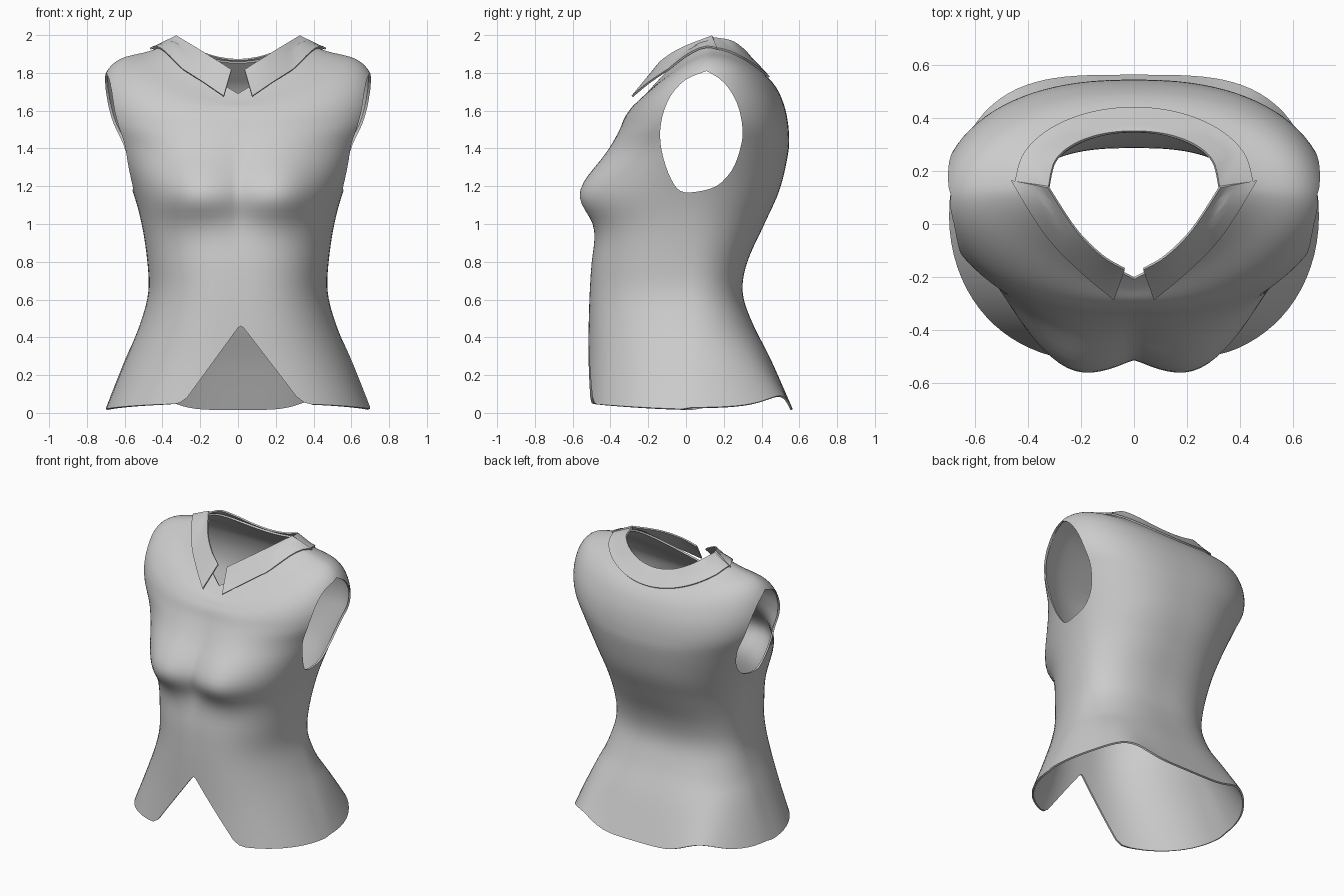
import bpy, bmesh, math
from mathutils import Vector
from mathutils.bvhtree import BVHTree

if "Cube" in bpy.data.objects:
    bpy.data.objects.remove(bpy.data.objects["Cube"])

N = 24      # points per quarter of a ring
SUB = 5     # interpolated rings between profile rings

# Torso rings: side height, half width, side y, front y, back y, front/back squareness
lower = [
    (0.02, .70, .03, -.53, .565, .72, .55),
    (0.28, .595, .03, -.52, .45, .75, .62),
    (0.48, .515, .03, -.515, .35, .75, .70),
    (0.64, .475, .03, -.51, .30, .75, .72),
    (0.80, .48, .03, -.50, .325, .75, .75),
    (1.00, .51, .04, -.475, .415, .75, .80),
    (1.18, .56, .06, -.50, .495, .75, .80),
]
# Shoulder rings also give front and back heights
upper = [
    (1.40, .65, .09, -.40, .54, .80, .80, 1.38, 1.37),
    (1.55, .72, .10, -.35, .545, .80, .80, 1.49, 1.48),
    (1.68, .735, .10, -.325, .53, .85, .80, 1.56, 1.59),
    (1.80, .70, .11, -.30, .50, .90, .85, 1.60, 1.68),
    (1.875, .62, .12, -.28, .465, 1.1, .90, 1.625, 1.74),
    (1.915, .47, .13, -.25, .42, 1.6, .95, 1.65, 1.79),
    (1.965, .34, .14, -.21, .355, 2.0, .95, 1.69, 1.86),
]
rings = [Vector(r + (r[0] + (.03 if i == 0 else 0), r[0])) for i, r in enumerate(lower)]
rings += [Vector(r) for r in upper]


def catmull(pts, sub):
    out = []
    for i in range(len(pts) - 1):
        a, b, c, d = pts[max(i - 1, 0)], pts[i], pts[i + 1], pts[min(i + 2, len(pts) - 1)]
        for k in range(sub):
            t = k / sub
            out.append(.5 * (2 * b + (c - a) * t + (2 * a - 5 * b + 4 * c - d) * t ** 2
                             + (3 * b - a - 3 * c + d) * t ** 3))
    return out + [pts[-1]]


def ring_point(r, k):
    zs, w, ys, yf, yb, ef, eb, zf, zb = r
    q, j = divmod(k, N)
    t = j / N if q % 2 == 0 else 1 - j / N
    front, sx = q in (0, 3), (1 if q < 2 else -1)
    e, ye, ze = (ef, yf, zf) if front else (eb, yb, zb)
    a = math.pi / 2 * t ** (1 / e)
    c, s = max(0, math.cos(a)), math.sin(a)
    x, y = sx * w * s ** e, ys + (ye - ys) * c
    z = zs + (ze - zs) * c ** (1.5 if front else 2)
    if front:   # bust and the shallow crease between
        dz = (z - 1.14) / (.25 if z > 1.14 else .15)
        bust = math.exp(-((abs(x) - .23) / .20) ** 2 - dz * dz)
        crease = math.exp(-(x / .05) ** 2 - ((z - 1.15) / .3) ** 2)
        y += (-.08 * bust + .008 * crease) * min(1, 2 * c)
    else:       # wavy back hem
        z += .075 * math.exp(-((abs(x) - .47) / .16) ** 2) * max(0, 1 - z / .4)
    return x, y, z


def make(name, bm):
    me = bpy.data.meshes.new(name)
    bm.normal_update()
    bm.to_mesh(me)
    ob = bpy.data.objects.new(name, me)
    bpy.context.collection.objects.link(ob)
    return ob


def grid(name, rows, closed=False):
    bm = bmesh.new()
    vs = [[bm.verts.new(p) for p in row] for row in rows]
    n = len(rows[0])
    for a, b in zip(vs, vs[1:]):
        for i in range(n if closed else n - 1):
            j = (i + 1) % n
            bm.faces.new((a[i], a[j], b[j], b[i]))
    tree = BVHTree.FromBMesh(bm)
    return make(name, bm), tree


def prism(name, pts, vec):
    bm = bmesh.new()
    f = bm.faces.new([bm.verts.new(p) for p in pts])
    ext = bmesh.ops.extrude_face_region(bm, geom=[f], use_keep_orig=True)
    bmesh.ops.translate(bm, vec=vec, verts=[v for v in ext['geom'] if isinstance(v, bmesh.types.BMVert)])
    bmesh.ops.recalc_face_normals(bm, faces=bm.faces)
    ob = make(name, bm)
    ob.hide_render = True
    return ob


def apply_all(ob):
    bpy.ops.object.select_all(action='DESELECT')
    bpy.context.view_layer.objects.active = ob
    ob.select_set(True)
    for m in list(ob.modifiers):
        bpy.ops.object.modifier_apply(modifier=m.name)
    bpy.ops.object.shade_smooth_by_angle(angle=math.radians(40))


def thicken(ob, t, off):
    m = ob.modifiers.new("thickness", 'SOLIDIFY')
    m.thickness, m.offset = t, off


# Torso shell
body, tree = grid("bodice", [[ring_point(r, k) for k in range(4 * N)]
                             for r in catmull(rings, SUB)], True)
thicken(body, .012, -1)

# Cutters: two armholes and the front hem notch
hole = [(.11, 1.81), (.20, 1.75), (.27, 1.64), (.30, 1.5), (.285, 1.39), (.24, 1.28),
        (.16, 1.2), (.05, 1.17), (-.03, 1.175), (-.08, 1.24), (-.12, 1.35), (-.137, 1.46),
        (-.125, 1.57), (-.08, 1.68), (0, 1.765)]
hole = [Vector(p) for p in hole]
hole = catmull([*hole, hole[0]], 3)[:-1]
cutters = [prism("armhole_cutter", [(s * .4, y, z) for y, z in hole], (s * .6, 0, 0)) for s in (-1, 1)]
notch = [(.03, .45), (.015, .46), (0, .45), (-.27, .08), (-.31, .052), (-.36, .045),
         (-.36, -.1), (.39, -.1), (.39, .045), (.35, .055), (.31, .085)]
cutters.append(prism("notch_cutter", [(x, -1, z) for x, z in notch], (0, .8, 0)))
for c in cutters:
    m = body.modifiers.new("cut", 'BOOLEAN')
    m.operation, m.solver, m.object = 'DIFFERENCE', 'EXACT', c
apply_all(body)
for c in cutters:
    bpy.data.objects.remove(c)


# Collar strips laid over the torso
def collar(name, inner, outer, lift):
    inner, outer = [catmull([Vector(p) for p in e], 6) for e in (inner, outer)]
    rows = []
    for k in range(9):
        row = []
        for a, b in zip(inner, outer):
            p = a.lerp(b, k / 8)
            hit = tree.ray_cast(Vector((p.x, p.y, 3)), Vector((0, 0, -1)))[0]
            if hit:
                p.z = min(1.995, max(p.z, hit.z + lift))
            row.append(p)
        rows.append(row)
    ob, _ = grid(name, rows)
    thicken(ob, .01, 0)
    apply_all(ob)


for s, side in ((1, "right"), (-1, "left")):
    collar("collar_front_" + side,
           [(s * .035, -.17, 1.815), (s * .12, -.12, 1.87), (s * .22, -.02, 1.932), (s * .325, .14, 1.995)],
           [(s * .075, -.285, 1.675), (s * .20, -.18, 1.76), (s * .335, -.04, 1.845), (s * .465, .165, 1.925)],
           .014)
arc = [math.pi * i / 8 for i in range(9)]
collar("collar_back",
       [(.322 * math.cos(a), .14 + .21 * math.sin(a) ** .8, 1.985 - .115 * math.sin(a) ** 2) for a in arc],
       [(.45 * math.cos(a), .16 + .28 * math.sin(a), 1.91 - .15 * math.sin(a) ** 2) for a in arc],
       .009)
